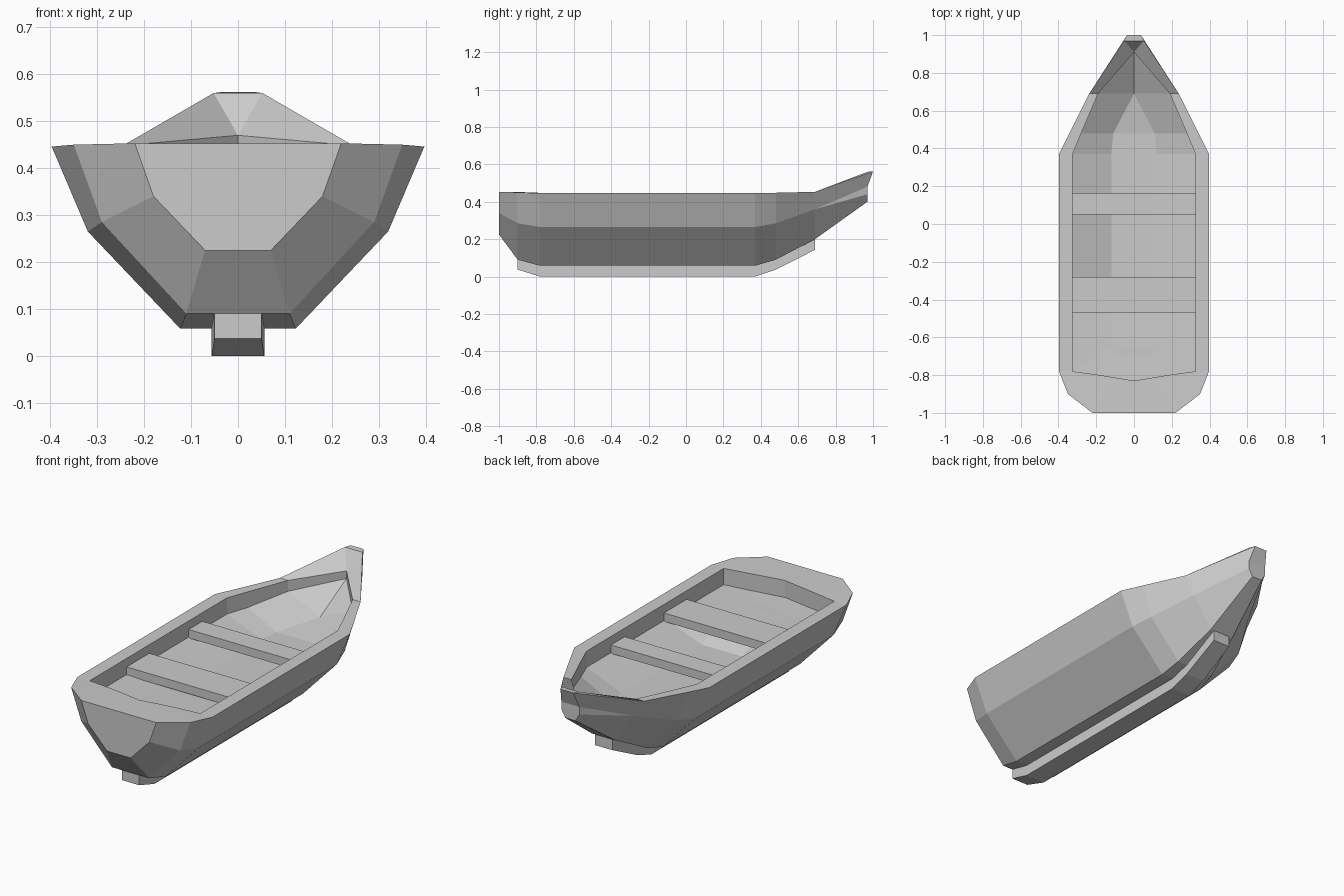
import bpy, bmesh
from mathutils import Vector

if "Cube" in bpy.data.objects:
    bpy.data.objects.remove(bpy.data.objects["Cube"])


def mirror_grid(name, rows, caps=()):
    """Skin rows of points (half model), mirror across x = 0 and weld."""
    bm = bmesh.new()
    grid = [[bm.verts.new(p) for p in row] for row in rows]
    for a, b in zip(grid, grid[1:]):
        for i in range(len(a) - 1):
            bm.faces.new((a[i], a[i + 1], b[i + 1], b[i]))
    for idx in caps:
        bm.faces.new([row[idx] for row in grid])
    geom = bm.verts[:] + bm.edges[:] + bm.faces[:]
    dup = bmesh.ops.duplicate(bm, geom=geom)["geom"]
    for v in dup:
        if isinstance(v, bmesh.types.BMVert):
            v.co.x *= -1
    bmesh.ops.remove_doubles(bm, verts=bm.verts, dist=0.0005)
    bmesh.ops.dissolve_degenerate(bm, edges=bm.edges, dist=0.0005)
    bmesh.ops.recalc_face_normals(bm, faces=bm.faces)
    mesh = bpy.data.meshes.new(name)
    bm.to_mesh(mesh)
    bm.free()
    obj = bpy.data.objects.new(name, mesh)
    bpy.context.collection.objects.link(obj)
    return obj


# Hull stations, stern to bow: y, bottom (x, z), chine (x, z), top (x, z)
body = (.123, .058, .32, .265, .397, .446)
stations = [
    (-1.00, .07, .225, .18, .34, .22, .453),
    (-0.90, .11, .09, .29, .285, .35, .45),
    (-0.78, *body), (-0.45, *body), (-0.30, *body), (0.37, *body),
    (0.48, .11, .09, .29, .285, .343, .448),
    (0.69, .07, .20, .18, .36, .237, .453),
    (0.97, .03, .40, .053, .44, .052, .56),
]


def centred(s):
    return (s[0], 0, s[2], 0, s[4], 0, s[6])


cols = [centred(stations[0])] + stations + [centred(stations[-1])]
keel_line = [(0, s[0], s[2]) for s in cols]
bottom = [(s[1], s[0], s[2]) for s in cols]
chine = [(s[3], s[0], s[4]) for s in cols]
top = [(s[5], s[0], s[6]) for s in cols]

# Bow stem: short collar, then the overhanging tip
collar = chine[:-2] + [(.053, .97, .48), (0, .97, .48)]
sheer = top[:-2] + [(.037, 1.0, .562), (0, 1.0, .562)]

# Inner rim and low edge of the inner wall
rim_xy = [(0, -.83), (.1, -.813), (.2, -.797), (.325, -.78), (.325, -.45),
          (.325, -.30), (.325, .37), (.28, .48), (.19, .69), (0, .91), (0, .91)]
rim_z = [.45, .45, .449] + [.446] * 4 + [.448, .453, .47, .47]
low_z = [.36] * 7 + [.365, .395, .43, .43]
rim = [(x, y, z) for (x, y), z in zip(rim_xy, rim_z)]
low = [(x, y, z) for (x, y), z in zip(rim_xy, low_z)]

# Floor: level stern deck, then a shallow well narrowing to the bow
floor = [(0, -.7, .355), (.04, -.7, .355), (.08, -.7, .355), (.12, -.65, .355),
         (.12, -.45, .35), (.12, -.30, .28), (.12, .37, .28), (.11, .48, .28)]
floor += [(0, .69, .31)] * 3
floor_mid = [(0, y, z) for x, y, z in floor]

mirror_grid("hull", [floor_mid, floor, low, rim, top, sheer, collar,
                     chine, bottom, keel_line])

# Keel: a bar following the hull bottom
keel = [(-.90, .05, .037, .092), (-.78, .056, 0, .06), (.37, .056, 0, .06),
        (.48, .054, .037, .092), (.69, .05, .143, .202)]
mirror_grid("keel", [
    [(0, y, zb) for y, w, zb, zt in keel],
    [(w, y, zb) for y, w, zb, zt in keel],
    [(w, y, zt) for y, w, zb, zt in keel],
    [(0, y, zt) for y, w, zb, zt in keel],
], caps=(0, -1))

# Two bench seats spanning the inside walls
for name, y0, y1 in (("stern_seat", -.47, -.28), ("middle_seat", .05, .165)):
    bpy.ops.mesh.primitive_cube_add(size=1, location=(0, (y0 + y1) / 2, .378))
    seat = bpy.context.object
    seat.name = name
    seat.scale = Vector((.65, y1 - y0, .045))
